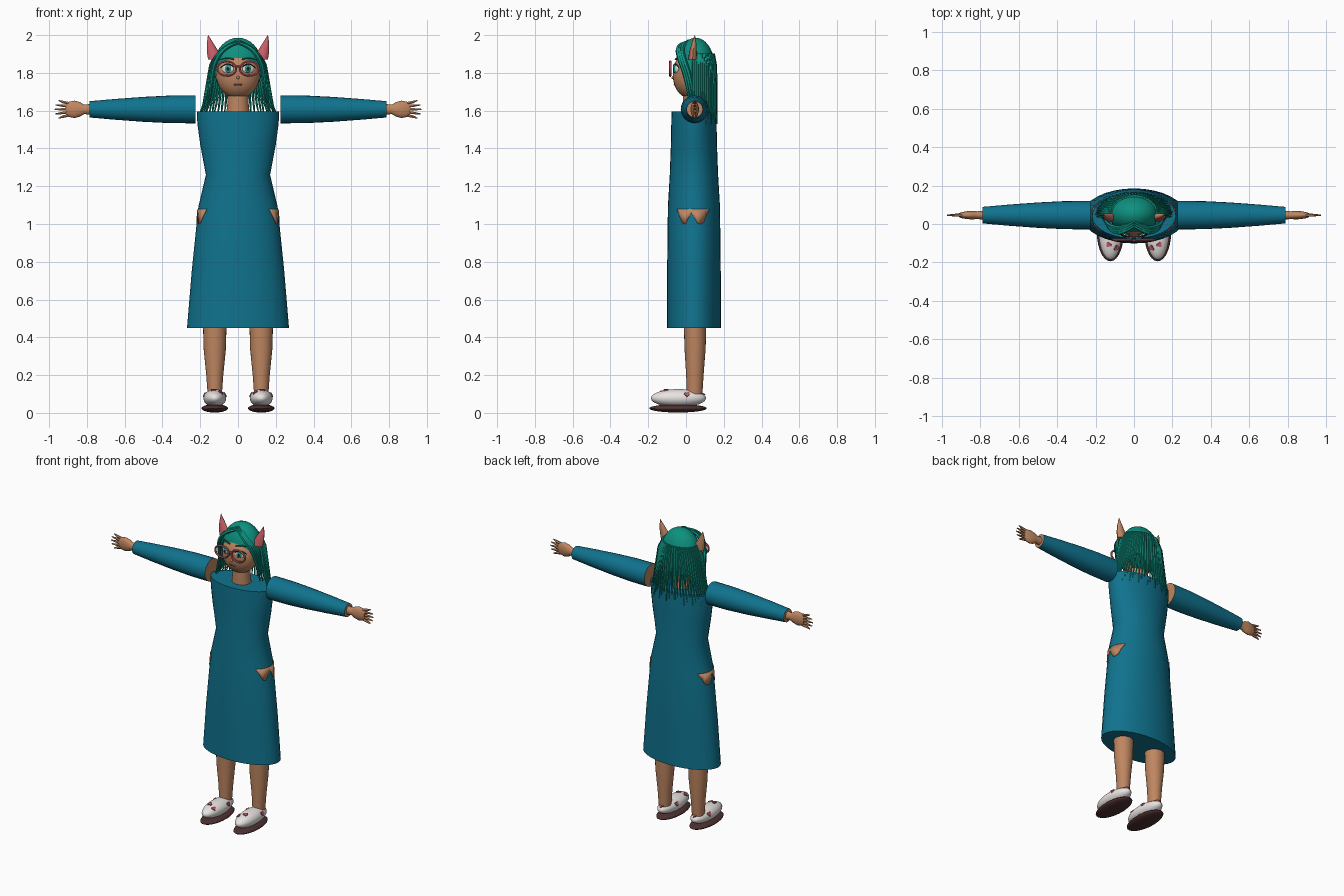
import bpy, bmesh, math
from mathutils import Vector

if "Cube" in bpy.data.objects:
    bpy.data.objects.remove(bpy.data.objects["Cube"], do_unlink=True)


def material(name, *rgb):
    m = bpy.data.materials.new(name)
    m.use_nodes = True
    m.diffuse_color = (*rgb, 1)
    m.node_tree.nodes["Principled BSDF"].inputs["Base Color"].default_value = (*rgb, 1)
    return m


SKIN = material("warm skin", 0.52, 0.24, 0.12)
CLOTH = material("blue cloth", 0.005, 0.17, 0.27)
HAIR = material("green hair", 0.004, 0.28, 0.21)
WHITE = material("off white", 0.83, 0.80, 0.78)
SOLE = material("dark brown", 0.075, 0.03, 0.03)
PINK = material("rose pink", 0.58, 0.11, 0.14)
DARK = material("near black", 0.012, 0.015, 0.02)
IRIS = material("iris green", 0.01, 0.33, 0.30)
LIP = material("lip brown", 0.25, 0.08, 0.06)


def smooth(ob, angle=40):
    bpy.ops.object.select_all(action='DESELECT')
    ob.select_set(True)
    bpy.context.view_layer.objects.active = ob
    bpy.ops.object.shade_smooth_by_angle(angle=math.radians(angle))


def finish(name, bm, *mats):
    bmesh.ops.recalc_face_normals(bm, faces=bm.faces)
    me = bpy.data.meshes.new(name)
    bm.to_mesh(me)
    bm.free()
    ob = bpy.data.objects.new(name, me)
    bpy.context.collection.objects.link(ob)
    for m in mats:
        me.materials.append(m)
    smooth(ob)
    return ob


def loft(name, sections, *mats, seg=24, rule=None):
    """Skin over ellipses given as (z, cx, cy, rx, ry), capped at both ends."""
    bm = bmesh.new()
    rings = []
    for z, cx, cy, rx, ry in sections:
        ring = []
        for i in range(seg):
            a = math.tau * i / seg
            ring.append(bm.verts.new((cx + rx * math.cos(a), cy + ry * math.sin(a), z)))
        rings.append(ring)
    for lo, hi in zip(rings, rings[1:]):
        for i in range(seg):
            j = (i + 1) % seg
            bm.faces.new((lo[i], lo[j], hi[j], hi[i]))
    bm.faces.new(rings[0])
    bm.faces.new(rings[-1])
    bmesh.ops.recalc_face_normals(bm, faces=bm.faces)
    if rule:
        for f in bm.faces:
            f.material_index = int(rule(f))
    return finish(name, bm, *mats)


def ball(name, loc, size, mat, turn=(0, 0, 0)):
    bm = bmesh.new()
    bmesh.ops.create_uvsphere(bm, u_segments=28, v_segments=18, radius=1)
    bmesh.ops.scale(bm, vec=size, verts=bm.verts)
    ob = finish(name, bm, mat)
    ob.location, ob.rotation_euler = loc, turn
    return ob


def tubes(name, paths, depth, mat, closed=False, kind='POLY'):
    """One mesh of tapered tubes; each path is a list of (point, radius)."""
    cu = bpy.data.curves.new(name, 'CURVE')
    cu.dimensions, cu.bevel_depth, cu.bevel_resolution = '3D', depth, 1
    cu.use_fill_caps = True
    for path in paths:
        sp = cu.splines.new(kind)
        sp.points.add(len(path) - 1)
        for p, (co, r) in zip(sp.points, path):
            p.co, p.radius = (*co, 1), r
        sp.use_cyclic_u = closed
        if kind == 'NURBS':
            sp.order_u, sp.use_endpoint_u, sp.resolution_u = 3, True, 5
    cu.materials.append(mat)
    ob = bpy.data.objects.new(name, cu)
    bpy.context.collection.objects.link(ob)
    bpy.ops.object.select_all(action='DESELECT')
    ob.select_set(True)
    bpy.context.view_layer.objects.active = ob
    bpy.ops.object.convert(target='MESH')
    smooth(bpy.context.object)


def heart(name, loc, normal, size):
    bm = bmesh.new()
    pts = []
    for i in range(20):
        t = math.tau * i / 20
        x = 16 * math.sin(t) ** 3
        y = 13 * math.cos(t) - 5 * math.cos(2 * t) - 2 * math.cos(3 * t) - math.cos(4 * t)
        pts.append(bm.verts.new((x * size / 16, y * size / 16, -0.004)))
    top = bmesh.ops.extrude_face_region(bm, geom=[bm.faces.new(pts)])["geom"]
    bmesh.ops.translate(bm, vec=(0, 0, 0.009), verts=[v for v in top if isinstance(v, bmesh.types.BMVert)])
    ob = finish(name, bm, PINK)
    ob.location = loc
    ob.rotation_euler = normal.to_track_quat('Z', 'Y').to_euler()


# Dress
MID = 0.042
HIP, HEM = (1.09, 0.21, 0.138), (0.45, 0.27, 0.143)
loft("dress", [(z, 0, MID, rx, ry) for z, rx, ry in (
    HEM, (0.75, 0.245, 0.142), HIP, (1.26, 0.17, 0.128),
    (1.42, 0.2, 0.122), (1.53, 0.215, 0.12), (1.595, 0.218, 0.118))], CLOTH, seg=32)


def on_dress(a, z, s):
    t = (HIP[0] - z) / (HIP[0] - HEM[0])
    rx, ry = (HIP[k] + t * (HEM[k] - HIP[k]) for k in (1, 2))
    return s * (rx + 0.004) * math.cos(a), MID + (ry + 0.004) * math.sin(a), z


# Head, neck and hair cap
ball("head", (0, 0.02, 1.79), (0.116, 0.09, 0.125), SKIN)
loft("neck", [(1.57, 0, 0.04, 0.064, 0.058), (1.64, 0, 0.035, 0.056, 0.052),
              (1.73, 0, 0.035, 0.056, 0.052)], SKIN)
ball("hair_cap", (0, 0.052, 1.83), (0.13, 0.1, 0.156), HAIR)

# Curtain of hanging hair strands around the back
strands = []
COUNT = 34
for i in range(COUNT):
    a = math.radians(-8 + 196 * i / (COUNT - 1))
    c, s = math.cos(a), math.sin(a)
    low = 1.53 + 0.025 * (i % 3)
    strands.append([((0.115 * c, 0.055 + 0.09 * s, 1.9), 1),
                    ((0.145 * c, 0.055 + 0.1 * s, 1.84), 1.1),
                    ((0.165 * c, 0.055 + 0.105 * s, 1.73), 0.9),
                    ((0.185 * c, 0.055 + 0.108 * s, 1.63), 0.6),
                    ((0.205 * c, 0.055 + 0.11 * s, low), 0.25)])
tubes("hair_strands", strands, 0.009, HAIR)

# Mouth and nose
ball("mouth", (0, -0.06, 1.738), (0.024, 0.005, 0.005), LIP)
ball("nose", (0, -0.068, 1.775), (0.009, 0.009, 0.008), SKIN)

for side, s in (("left", 1), ("right", -1)):
    # Eyes
    x, turn = 0.054 * s, (0, 0, 0.4 * s)
    ball(side + "_eye_white", (x, -0.053, 1.822), (0.034, 0.01, 0.025), WHITE, turn)
    ball(side + "_iris", (x * 0.97, -0.06, 1.822), (0.018, 0.007, 0.022), IRIS, turn)
    ball(side + "_pupil", (x * 0.97, -0.064, 1.822), (0.009, 0.005, 0.012), DARK, turn)
    ball(side + "_eye_glint", (x + 0.006, -0.067, 1.832), (0.005, 0.003, 0.005), WHITE)
    tubes(side + "_eyelash", [[((s * 0.022, -0.068, 1.83), 0.5), ((s * 0.04, -0.064, 1.847), 1),
                               ((s * 0.066, -0.055, 1.848), 1), ((s * 0.092, -0.038, 1.828), 0.5)]],
          0.004, DARK, kind='NURBS')
    tubes(side + "_eyebrow", [[((s * 0.022, -0.055, 1.872), 1), ((s * 0.06, -0.048, 1.886), 1),
                               ((s * 0.1, -0.02, 1.868), 0.4)]], 0.005, HAIR, kind='NURBS')
    # Glasses rim
    rim = []
    for i in range(28):
        a = math.tau * i / 28
        rim.append(((s * 0.06 + 0.05 * math.cos(a), -0.083, 1.823 + 0.038 * math.sin(a)), 1))
    tubes(side + "_glasses_rim", [rim], 0.0065, PINK, closed=True)
    # Swept fringe and loose front lock
    for k in range(3):
        d = 0.012 * k
        tubes(side + "_fringe_%d" % k, [[
            ((0, -0.01 + d, 1.958 + d / 2), 0.6), ((s * 0.06, -0.05 + d, 1.945), 1),
            ((s * (0.118 + d / 2), -0.035 + d, 1.87), 1), ((s * (0.138 + d / 2), 0 + d, 1.78), 0.9),
            ((s * (0.15 + d), 0.02 + d, 1.64), 0.3)]], 0.012, HAIR, kind='NURBS')
    # Pointed ear with a pink front
    loft(side + "_ear", [(1.87, s * 0.12, 0.035, 0.038, 0.024), (1.91, s * 0.133, 0.037, 0.032, 0.02),
                         (1.955, s * 0.147, 0.042, 0.018, 0.013), (2.0, s * 0.158, 0.047, 0.001, 0.001)],
         SKIN, PINK, seg=12, rule=lambda f: f.normal.y < -0.4)
    # Sleeve with bare upper end, hand and fingers
    sleeve = loft(side + "_sleeve", [(x, 0, 0, r, r) for x, r in (
        (0.225, 0.074), (0.36, 0.073), (0.5, 0.066), (0.65, 0.055), (0.787, 0.043))],
        CLOTH, SKIN, rule=lambda f: abs(f.normal.z) > 0.9)
    hand = loft(side + "_hand", [(0.77, 0, 0, 0.029, 0.025), (0.815, 0, 0, 0.025, 0.02),
                                 (0.835, 0, 0, 0.038, 0.022), (0.865, 0, 0, 0.046, 0.021),
                                 (0.895, 0, 0, 0.04, 0.016), (0.91, 0, 0, 0.026, 0.01)], SKIN)
    for ob in (sleeve, hand):
        ob.location, ob.rotation_euler = (0, 0.046, 1.607), (0, s * math.pi / 2, 0)
    fingers = []
    for i in range(5):
        u = i / 2 - 1
        reach = 0.972 - 0.022 * u * u
        fingers.append([((s * 0.875, 0.046, 1.607 + 0.028 * u), 1.1),
                        ((s * 0.925, 0.046, 1.607 + 0.038 * u), 1),
                        ((s * reach, 0.046, 1.607 + 0.047 * u), 0.4)])
    tubes(side + "_fingers", fingers, 0.008, SKIN)
    # Torn hip opening showing skin
    bm = bmesh.new()
    drops = (0.005, 0.04, 0.075, 0.08, 0.045, 0.02, 0.05, 0.078, 0.08, 0.07, 0.03, 0.005)
    cols = []
    for i, d in enumerate(drops):
        a = -0.68 + 1.3 * i / (len(drops) - 1)
        cols.append([bm.verts.new(on_dress(a, z, s)) for z in (1.08, 1.08 - d)])
    for p, q in zip(cols, cols[1:]):
        bm.faces.new((p[0], q[0], q[1], p[1]))
    patch = finish(side + "_hip_patch", bm, SKIN)
    patch.modifiers.new("thickness", 'SOLIDIFY').thickness = 0.004
    # Leg and slipper
    foot = s * 0.123
    loft(side + "_leg", [(0.1, foot, 0.045, 0.038, 0.042), (0.2, foot, 0.047, 0.045, 0.046),
                         (0.34, foot, 0.048, 0.059, 0.056), (0.5, foot, 0.048, 0.063, 0.06)], SKIN)
    centre, size = Vector((foot, -0.04, 0.078)), Vector((0.06, 0.146, 0.048))
    ball(side + "_slipper", centre, size, WHITE)
    ball(side + "_sole", (foot, -0.042, 0.024), (0.07, 0.152, 0.022), SOLE)
    for k, d in enumerate(((0.15, -0.45, 0.85), (0.85, 0.3, 0.4), (-0.85, 0.25, 0.4),
                           (-0.5, -0.55, 0.6), (0, 0.85, 0.5))):
        d = Vector((d[0] * s, d[1], d[2])).normalized()
        normal = Vector(d[i] / size[i] for i in range(3))
        heart(side + "_heart_%d" % k, centre + d * size, normal, 0.015)

# Glasses bridge
tubes("glasses_bridge", [[((-0.014, -0.083, 1.83), 1), ((0, -0.085, 1.836), 1),
                          ((0.014, -0.083, 1.83), 1)]], 0.006, PINK)
